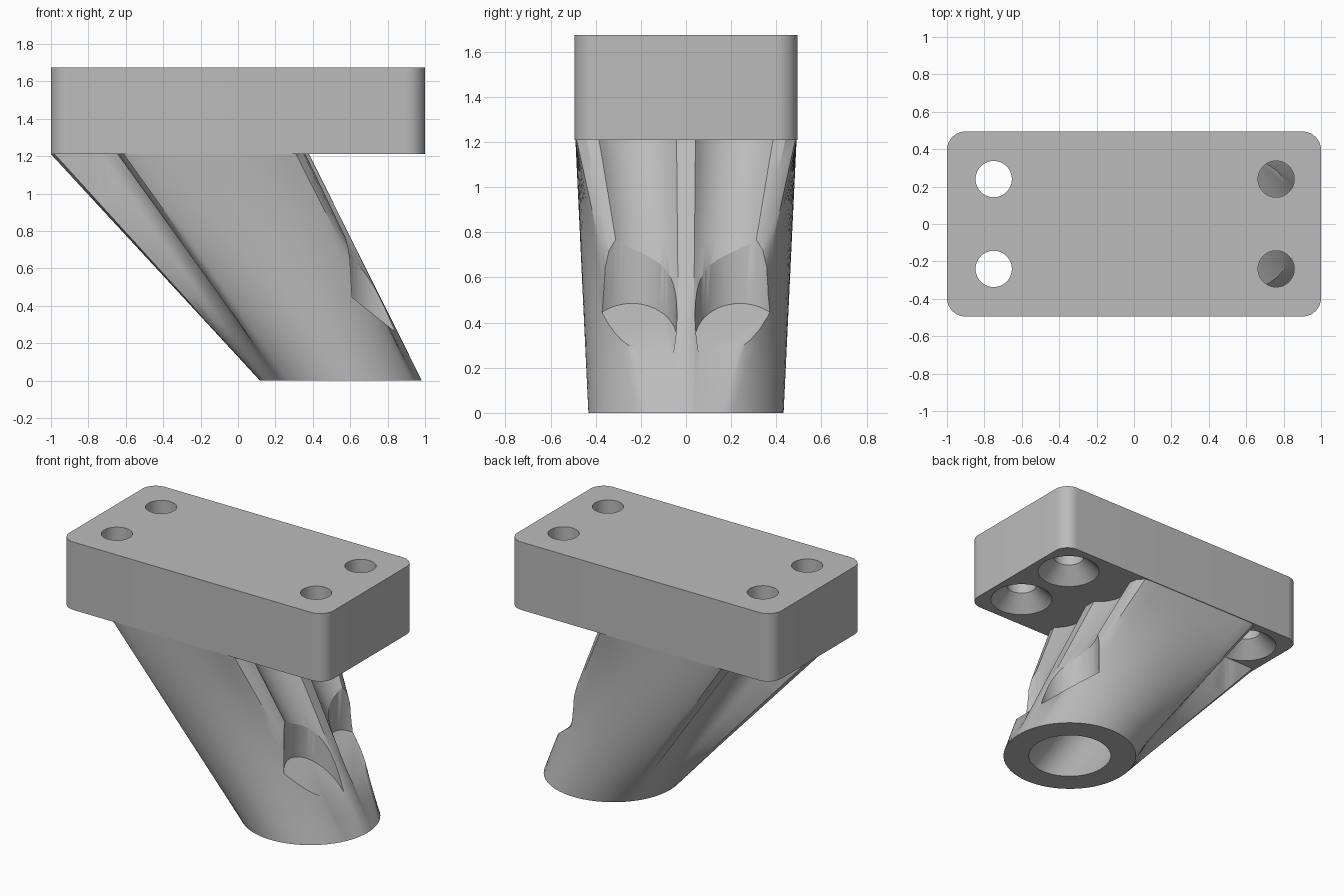
import bpy, bmesh
from math import sin, cos, radians, pi

cube = bpy.data.objects.get("Cube")
if cube:
    bpy.data.objects.remove(cube)

grey = bpy.data.materials.new("plain grey")
grey.use_nodes = True
grey.diffuse_color = (0.5, 0.5, 0.5, 1)
grey.node_tree.nodes["Principled BSDF"].inputs["Base Color"].default_value = (0.5, 0.5, 0.5, 1)

BOTTOM, TOP = 1.21, 1.675
HOLES = [(x, y) for x in (-0.75, 0.76) for y in (-0.24, 0.24)]


def loft(name, rings):
    """Closed solid through a stack of rings with equal point counts."""
    bm = bmesh.new()
    loops = [[bm.verts.new(p) for p in ring] for ring in rings]
    n = len(loops[0])
    for a, b in zip(loops, loops[1:]):
        for i in range(n):
            j = (i + 1) % n
            bm.faces.new((a[i], a[j], b[j], b[i]))
    bm.faces.new(loops[0][::-1])
    bm.faces.new(loops[-1])
    bmesh.ops.recalc_face_normals(bm, faces=bm.faces)
    mesh = bpy.data.meshes.new(name)
    bm.to_mesh(mesh)
    bm.free()
    mesh.materials.append(grey)
    obj = bpy.data.objects.new(name, mesh)
    bpy.context.collection.objects.link(obj)
    return obj


def circle(x, y, r, height, n=48):
    """Ring whose height is a number or a function of x."""
    points = [(x + r * cos(2 * pi * i / n), y + r * sin(2 * pi * i / n)) for i in range(n)]
    return [(px, py, height(px) if callable(height) else height) for px, py in points]


def activate(obj):
    bpy.ops.object.select_all(action="DESELECT")
    obj.select_set(True)
    bpy.context.view_layer.objects.active = obj


def cut(obj, cutter):
    activate(obj)
    mod = obj.modifiers.new("cut", "BOOLEAN")
    mod.operation, mod.solver, mod.object = "DIFFERENCE", "EXACT", cutter
    bpy.ops.object.modifier_apply(modifier=mod.name)
    bpy.data.objects.remove(cutter)


def arc(cx, cy, r, start, end, angle_a, angle_b, n=14):
    """Arc points, each with the matching angle on the round foot."""
    out = []
    for i in range(n + 1):
        t = i / n
        a = radians(start + (end - start) * t)
        out.append((cx + r * cos(a), cy + r * sin(a), angle_a + (angle_b - angle_a) * t))
    return out


# Mounting block with rounded corners
rounded = []
for sx, sy, start in ((1, 1, 0), (-1, 1, 90), (-1, -1, 180), (1, -1, 270)):
    rounded += [p[:2] for p in arc(sx * 0.9, sy * 0.395, 0.1, start, start + 90, 0, 0, 10)]
block = loft("mounting_block", [[(x, y, z) for x, y in rounded] for z in (BOTTOM, TOP)])

# Countersunk screw holes
for x, y in HOLES:
    cut(block, loft("screw_cutter", [
        circle(x, y, 0.21, BOTTOM - 0.01), circle(x, y, 0.097, BOTTOM + 0.103),
        circle(x, y, 0.097, TOP + 0.1)]))

# Slanted leg: fluted outline under the block blends into a round foot
half = [(0.38, 0.0, 0)]
half += arc(0.49, 0.22, 0.21, 238, 128, 4, 25)
half += [(0.35, 0.44, 27), (0.31, 0.485, 30)]
half += [(0.31 - 0.89 * i / 16, 0.49, 30 + 100 * i / 16) for i in range(1, 17)]
half += [(-0.61, 0.485, 133), (-0.635, 0.455, 136)]
half += arc(-0.75, 0.24, 0.2, 58, -90, 138, 162)
half += [(-0.85, 0.04, 166), (-0.98, 0.035, 172), (-1.0, 0.0, 180)]
outline = half + [(x, -y, -a) for x, y, a in half[-2:0:-1]]
rings = []
for step in range(9):
    t = step / 8
    rings.append([((0.55 + 0.433 * cos(radians(a))) * (1 - t) + x * t,
                   0.433 * sin(radians(a)) * (1 - t) + y * t, BOTTOM * t)
                  for x, y, a in outline])
leg = loft("slanted_leg", rings)

# Screwdriver clearance cut through the leg below each hole
for x, y in HOLES:
    floor = (lambda px: 0.485 - 0.8 * (px - 0.56)) if x > 0 else -0.2
    cut(leg, loft("clearance_cutter", [circle(x, y, 0.2, floor), circle(x, y, 0.2, BOTTOM + 0.1)]))

# Round socket in the foot, following the slant
slope = 0.85 / BOTTOM
cut(leg, loft("socket_cutter", [circle(0.55 - slope * z, 0, 0.268, z) for z in (-0.1, 0.6)]))

for obj in (block, leg):
    activate(obj)
    bpy.ops.object.shade_smooth_by_angle(angle=radians(30))
